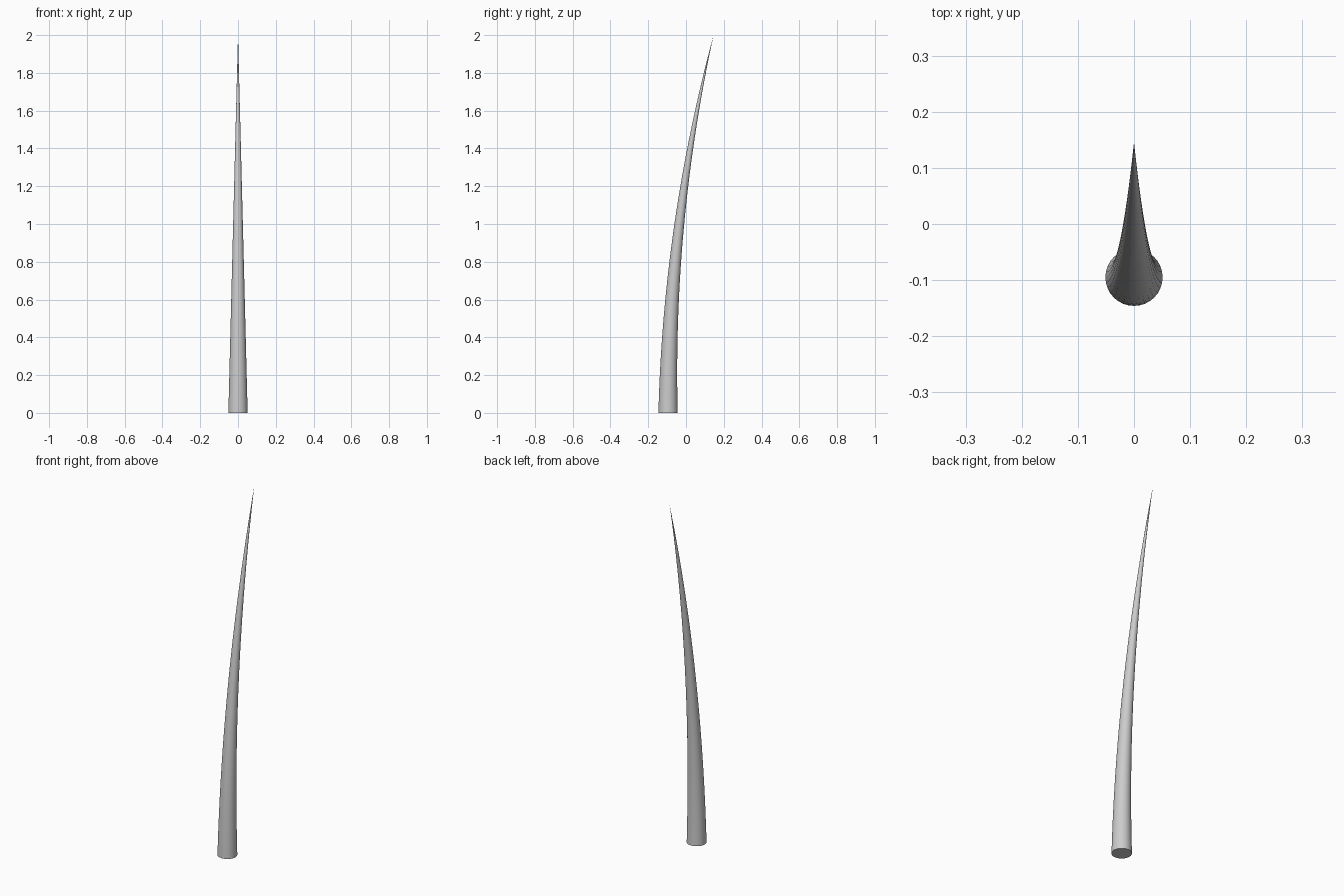
import bpy, bmesh, math

if "Cube" in bpy.data.objects:
    bpy.data.objects.remove(bpy.data.objects["Cube"])

SIDES, RINGS = 32, 32
BASE_R, BASE_Y, TIP_Y, HEIGHT = 0.051, -0.095, 0.146, 2.0

# Circular arc that starts vertical and leans back to the tip
lean = TIP_Y - BASE_Y
arc_r = (HEIGHT ** 2 + lean ** 2) / (2 * lean)
sweep = math.asin(HEIGHT / arc_r)

bm = bmesh.new()
rings = []
for i in range(RINGS):
    t = i / RINGS
    a = sweep * t
    cy, cz = BASE_Y + arc_r * (1 - math.cos(a)), arc_r * math.sin(a)
    r = BASE_R * (1 - t)
    ring = []
    for k in range(SIDES):
        u = 2 * math.pi * k / SIDES
        s = r * math.sin(u)
        ring.append(bm.verts.new((r * math.cos(u), cy + s * math.cos(a), cz - s * math.sin(a))))
    rings.append(ring)

# Flat base, tapering wall and pointed tip
bm.faces.new(rings[0][::-1])
tip = bm.verts.new((0, TIP_Y, HEIGHT))
for k in range(SIDES):
    n = (k + 1) % SIDES
    for lo, hi in zip(rings, rings[1:]):
        bm.faces.new((lo[k], lo[n], hi[n], hi[k]))
    bm.faces.new((rings[-1][k], rings[-1][n], tip))
bmesh.ops.recalc_face_normals(bm, faces=bm.faces)

mesh = bpy.data.meshes.new("curved_spike")
bm.to_mesh(mesh)
bm.free()
spike = bpy.data.objects.new("curved_spike", mesh)
bpy.context.collection.objects.link(spike)
bpy.context.view_layer.objects.active = spike
spike.select_set(True)
bpy.ops.object.shade_smooth_by_angle(angle=math.radians(30))
